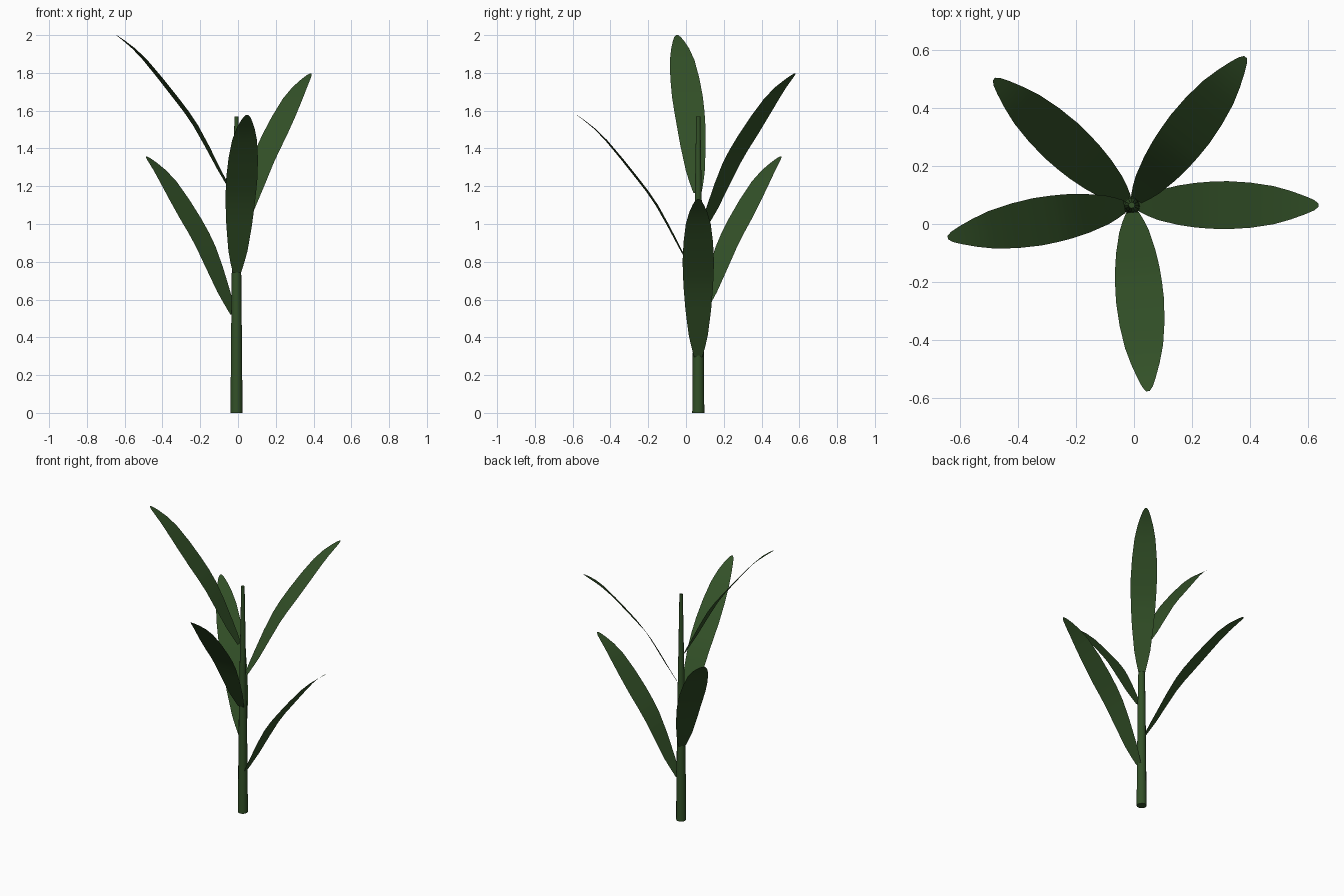
import bpy, bmesh, math
from mathutils import Matrix

if "Cube" in bpy.data.objects:
    bpy.data.objects.remove(bpy.data.objects["Cube"])

green = bpy.data.materials.new("leaf green")
green.diffuse_color = (0.033, 0.082, 0.021, 1)
green.use_nodes = True
green.node_tree.nodes["Principled BSDF"].inputs["Base Color"].default_value = green.diffuse_color
CX, CY = -0.008, 0.065          # stem axis

def finish(name, bm, angle):
    me = bpy.data.meshes.new(name)
    bm.to_mesh(me)
    bm.free()
    me.materials.append(green)
    ob = bpy.data.objects.new(name, me)
    bpy.context.collection.objects.link(ob)
    bpy.context.view_layer.objects.active = ob
    ob.select_set(True)
    bpy.ops.object.shade_smooth_by_angle(angle=math.radians(angle))
    ob.select_set(False)
    return ob

# Tapered stem: rings of (height, radius)
bm = bmesh.new()
SIDES = 12
rings = []
for z, r in [(0, .032), (.35, .029), (.75, .025), (1.15, .018), (1.57, .011)]:
    rings.append([bm.verts.new((CX + r * math.cos(a), CY + r * math.sin(a), z))
                  for a in (2 * math.pi * i / SIDES for i in range(SIDES))])
for lo, hi in zip(rings, rings[1:]):
    for i in range(SIDES):
        j = (i + 1) % SIDES
        bm.faces.new((lo[i], lo[j], hi[j], hi[i]))
bm.faces.new(rings[0][::-1])
bm.faces.new(rings[-1])
finish("stem", bm, 50)

# Leaf blade: (distance from stem axis, height above leaf root, half width)
BLADE = [(.025, -.005, .022), (.055, .05, .037), (.09, .112, .051), (.16, .245, .068),
         (.22, .352, .077), (.27, .425, .081), (.33, .502, .083), (.41, .602, .078),
         (.49, .697, .066), (.55, .757, .049), (.60, .797, .031), (.63, .819, .018),
         (.645, .83, .006)]

# Five leaves spiral up the stem by the golden angle
for n, root in enumerate([.302, .527, .747, .967, 1.17]):
    bm = bmesh.new()
    rows = [[bm.verts.new((r, w * s, h)) for s in (-1, 0, 1)] for r, h, w in BLADE]
    for a, b in zip(rows, rows[1:]):
        for i in range(2):
            bm.faces.new((a[i], b[i], b[i + 1], a[i + 1]))
    bm.transform(Matrix.Translation((CX, CY, root))
                 @ Matrix.Rotation(math.radians(137.5 * n), 4, 'Z'))
    finish(f"leaf_{n + 1}", bm, 60)
